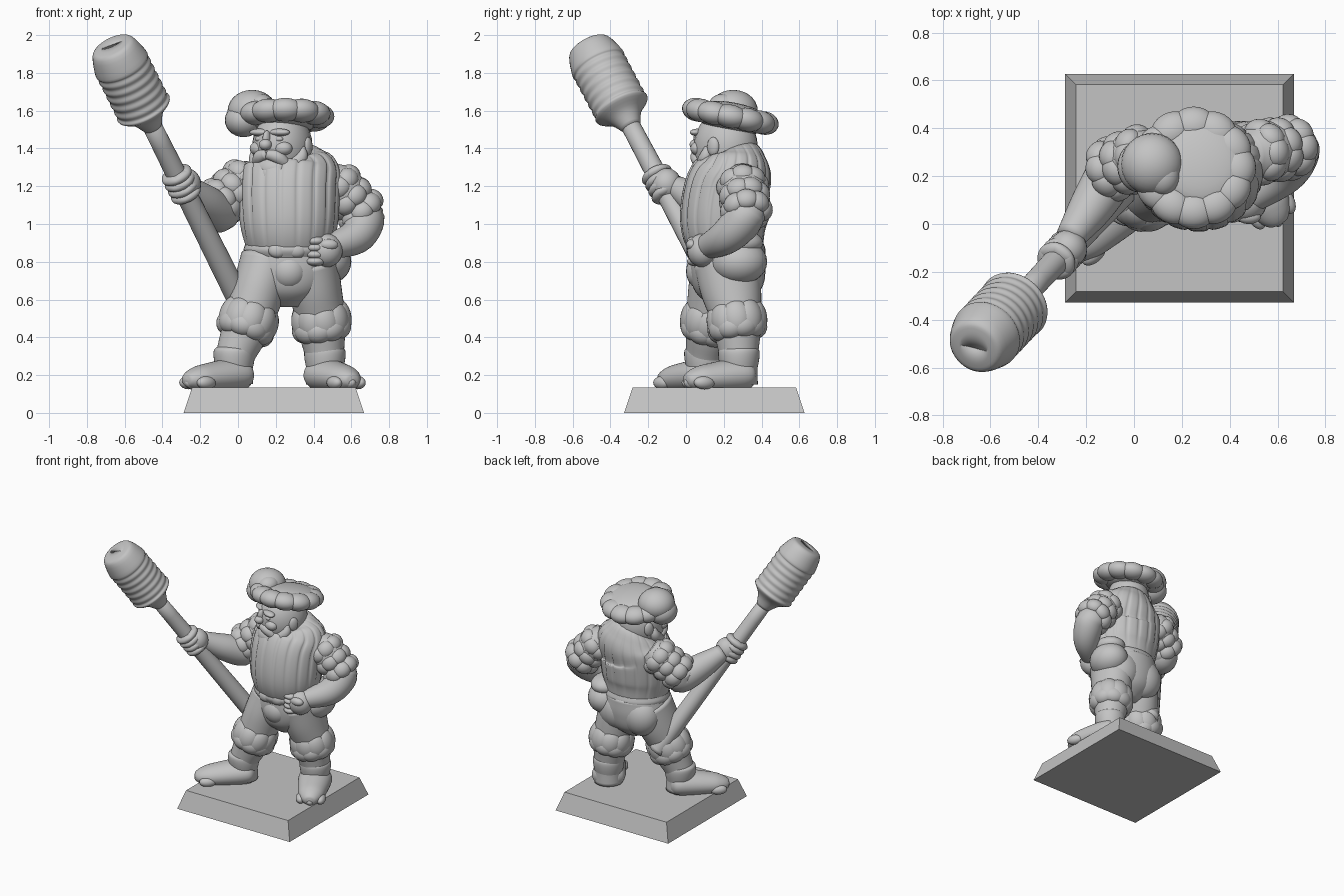
import bpy, bmesh, math
from mathutils import Vector, Matrix

cube = bpy.data.objects.get("Cube")
if cube:
    bpy.data.objects.remove(cube)

grey = bpy.data.materials.new("plain grey")
grey.use_nodes = True
GREY = (.55, .55, .55, 1)
grey.diffuse_color = GREY
grey.node_tree.nodes["Principled BSDF"].inputs["Base Color"].default_value = GREY

X, Y, Z = Vector((1, 0, 0)), Vector((0, 1, 0)), Vector((0, 0, 1))
BOTH_SIDES = (("left", 1), ("right", -1))


def finish(name, bm, smooth=True):
    bmesh.ops.recalc_face_normals(bm, faces=bm.faces)
    for face in bm.faces:
        face.smooth = smooth
    mesh = bpy.data.meshes.new(name)
    bm.to_mesh(mesh)
    bm.free()
    mesh.materials.append(grey)
    obj = bpy.data.objects.new(name, mesh)
    bpy.context.collection.objects.link(obj)


def frame(axis, ref):
    along = Vector(axis).normalized()
    side = (ref - along * ref.dot(along)).normalized()
    return side, along.cross(side), along


def spline(points, steps):
    """Catmull-Rom through rows of centre and one or two radii."""
    p = [Vector((*q, q[-1]) if len(q) == 4 else q) for q in points]
    p = [p[0] * 2 - p[1]] + p + [p[-1] * 2 - p[-2]]
    rows = []
    for a, b, c, d in zip(p, p[1:], p[2:], p[3:]):
        for i in range(steps):
            s = i / steps
            rows.append((b * 2 + (c - a) * s + (a * 2 - b * 5 + c * 4 - d) * s * s
                         + (b * 3 - a - c * 3 + d) * s ** 3) / 2)
    return rows + [p[-2]]


def loft(name, points, ref=X, pleats=0, depth=0, segments=40, steps=6):
    rows = spline(points, steps)
    last = len(rows) - 1
    bm, rings = bmesh.new(), []
    for i, row in enumerate(rows):
        ahead, behind = rows[min(i + 1, last)], rows[max(i - 1, 0)]
        u, v, _ = frame(Vector(ahead[:3]) - Vector(behind[:3]), ref)
        fade = depth * math.sin(math.pi * i / last)
        ring = []
        for k in range(segments):
            a = math.tau * k / segments
            swell = 1 - fade * (1 - abs(math.sin(a * pleats / 2))) ** 3
            offset = u * row[3] * math.cos(a) + v * row[4] * math.sin(a)
            ring.append(bm.verts.new(Vector(row[:3]) + offset * swell))
        rings.append(ring)
    for lower, upper in zip(rings, rings[1:]):
        for k in range(segments):
            n = (k + 1) % segments
            bm.faces.new((lower[k], lower[n], upper[n], upper[k]))
    bm.faces.new(rings[0])
    bm.faces.new(rings[-1])
    finish(name, bm)


def add_ball(bm, centre, size, axes):
    matrix = Matrix.Translation(centre) @ Matrix(axes).transposed().to_4x4() @ Matrix.Diagonal((*size, 1))
    bmesh.ops.create_uvsphere(bm, u_segments=24, v_segments=14, radius=1, matrix=matrix)


def balls(name, items, axes=(X, Y, Z)):
    bm = bmesh.new()
    for centre, size in items:
        add_ball(bm, Vector(centre), size, axes)
    finish(name, bm)


def lobes(name, centre, axis, radius, size, count, ref=X, shift=0):
    """Ring of overlapping puffs; size is (radial, tangential, axial)."""
    u, v, along = frame(axis, ref)
    bm = bmesh.new()
    for k in range(count):
        a = math.tau * (k + shift) / count
        radial = u * math.cos(a) + v * math.sin(a)
        add_ball(bm, Vector(centre) + radial * radius, size, (radial, along.cross(radial), along))
    finish(name, bm)


# Bevelled square base
bm = bmesh.new()
bmesh.ops.create_cube(bm, size=1)
for vert in bm.verts:
    upper = vert.co.z > 0
    spread = .865 if upper else .955
    vert.co = (.19 + spread * vert.co.x, .15 + spread * vert.co.y, .135 if upper else 0)
finish("base", bm, smooth=False)

# Pole and its ringed swab head, both along one sloping axis
SWAB_TOP = Vector((-.66, -.51, 1.93))
POLE_AXIS = Vector((.5, .53, -1)).normalized()


def on_pole(distance, radius):
    return (*(SWAB_TOP + POLE_AXIS * distance), radius)


loft("pole", [on_pole(.4, .05), on_pole(1.7, .062), on_pole(1.72, .04)], segments=24)
ridges = [on_pole(.1 + i / 40, .15 - .006 * (i % 2)) for i in range(13)]
loft("swab_head", [on_pole(-.02, .03), on_pole(-.02, .08), on_pole(0, .12), *ridges,
                   on_pole(.45, .09), on_pole(.52, .05)], steps=4)

# Torso and breeches
loft("doublet", [(.27, .22, .85, .22, .19), (.27, .2, 1, .26, .23), (.27, .22, 1.18, .27, .23),
                 (.28, .26, 1.28, .26, .2), (.27, .27, 1.35, .19, .15), (.26, .26, 1.39, .1, .1)],
     pleats=18, depth=.05, segments=144)
loft("waistband", [(.27, .21, .82, .22, .19), (.27, .21, .86, .24, .21), (.27, .21, .9, .23, .2)])
loft("breeches_seat", [(.27, .22, .56, .08), (.27, .22, .64, .19, .17),
                       (.27, .22, .75, .25, .2), (.27, .22, .87, .23, .2)])
balls("codpiece", [((.27, .09, .75), (.1, .09, .1))])
for side, sign in BOTH_SIDES:
    balls(side + "_buttock", [((.27 + sign * .1, .3, .74), (.14, .12, .15))])
    balls(side + "_belt_knot", [((.26 + sign * .05, .03, .86), (.05, .03, .04))])
balls("hip_pouch", [((.47, .28, .8), (.13, .15, .12)), ((.47, .28, .9), (.11, .13, .07))])


# Leg, knee puff, boot cuff and boot
def build_leg(side, hip, knee, ankle, toe):
    hip, knee, ankle, toe = map(Vector, (hip, knee, ankle, toe))
    shin = ankle - knee
    loft(side + "_leg", [(*hip, .15, .17), (*hip.lerp(knee, .5), .14, .16), (*knee, .13),
                         (*knee.lerp(ankle, .4), .12), (*ankle, .1), (*(ankle - Z * .13), .1)])
    slope = hip - ankle
    lobes(side + "_knee_puff", knee, slope, .1, (.062, .08, .1), 9)
    lobes(side + "_knee_cuff", knee + shin * .2, slope, .1, (.06, .08, .065), 9, shift=.5)
    loft(side + "_boot_cuff", [(*(ankle + Z * height), radius) for height, radius in
                               ((-.08, .09), (0, .107), (.05, .108), (.07, .09))])
    heel = Vector((*ankle.xy, .2))
    step = toe - heel
    boot = ((-.3, .02), (-.25, .065), (0, .09), (.8, .075), (1.1, .06), (1.3, .035), (1.35, .01))
    loft(side + "_boot", [(*(heel + step * f), height, height * 1.3) for f, height in boot], ref=Z)
    ahead = Vector((*step.xy, 0)).normalized()
    across = Z.cross(ahead)
    balls(side + "_toe_puffs", [(toe + across * k + ahead * (.03 - k * k * 5) - Z * .02, (.06, .035, .035))
                                for k in (-.07, 0, .07)], (ahead, across, Z))


build_leg("right", (.16, .21, .8), (.055, .13, .49), (-.02, .1, .28), (-.21, -.07, .18))
build_leg("left", (.38, .21, .8), (.44, .27, .49), (.46, .28, .28), (.57, .07, .18))


# Arm: puffed sleeve rows from shoulder to elbow, then forearm
def build_arm(side, shoulder, cuff, elbow, middle, wrist):
    shoulder, cuff = Vector(shoulder), Vector(cuff)
    axis = cuff - shoulder
    loft(side + "_upper_arm", [(*(shoulder - axis / 2), .08), (*shoulder, .125), (*cuff, .11)], ref=Y)
    for row in range(3):
        lobes(f"{side}_sleeve_puffs_{row + 1}", shoulder + axis * row / 2, axis, .09,
              (.05, .065, .058), 8, ref=Y, shift=row / 2)
    loft(side + "_forearm", [(*cuff, .1), (*elbow, .105), (*middle, .092), (*wrist, .06)], ref=Z)


build_arm("right", (.03, .28, 1.22), (-.09, .23, 1.12), (-.1, .2, 1.06), (-.18, .07, 1.12), (-.27, -.06, 1.2))
build_arm("left", (.53, .3, 1.2), (.65, .32, 1.07), (.67, .3, 1.02), (.62, .21, .93), (.46, .09, .87))

grip = SWAB_TOP + POLE_AXIS * .89
balls("right_palm", [(grip + (X + Y) * .025, (.08, .08, .085))])
for k in range(4):
    lobes(f"right_finger_{k + 1}", grip + POLE_AXIS * (k - 1.5) * .04, POLE_AXIS, .05,
          (.034, .06, .027), 6, shift=k / 3)
    balls(f"left_finger_{k + 1}", [((.41, .055, .91 - .036 * k), (.05, .05, .026))])
balls("left_fist", [((.465, .09, .86), (.09, .085, .09)), ((.48, .03, .89), (.05, .03, .03))])

# Head, turned a little to its right
FORWARD = Vector((-.5, -.87, 0)).normalized()
ACROSS = Z.cross(FORWARD)
FACE_AXES = (FORWARD, ACROSS, Z)
HEAD = Vector((.235, .21, 1.41))


def on_face(out, across, up):
    return HEAD + FORWARD * out + ACROSS * across + Z * up


balls("head", [(HEAD, (.175, .155, .19)), (HEAD - Z * .12, (.14, .14, .12))], FACE_AXES)
balls("nose", [(on_face(.18, 0, .01), (.035, .034, .03)), (on_face(.165, 0, .04), (.03, .02, .045))], FACE_AXES)
balls("beard", [(on_face(.1, 0, -.12), (.085, .11, .075)), (on_face(.14, 0, -.15), (.05, .07, .06))], FACE_AXES)
for side, sign in BOTH_SIDES:
    balls(side + "_brow", [(on_face(.135, sign * .06, .075), (.035, .06, .02))], FACE_AXES)
    balls(side + "_eye", [(on_face(.14, sign * .055, .04), (.02, .03, .017))], FACE_AXES)
    balls(side + "_cheek", [(on_face(.12, sign * .07, -.01), (.045, .055, .04))], FACE_AXES)
    balls(side + "_ear", [(on_face(-.01, sign * .15, 0), (.035, .02, .05))], FACE_AXES)
    loft(side + "_moustache", [(*on_face(.165, 0, -.04), .025), (*on_face(.14, sign * .06, -.06), .035),
                               (*on_face(.08, sign * .11, -.13), .015)], ref=Z)
    loft(side + "_side_beard", [(*on_face(.03, sign * .14, 0), .015), (*on_face(.05, sign * .13, -.07), .04),
                                (*on_face(.14, sign * .03, -.17), .045), (*on_face(.15, 0, -.2), .015)], ref=Y)

# Puffed flat hat with a tilted brim and a large side pompom
TILT = Vector((0, .2, 1))
BRIM = Vector((.25, .235, 1.57))
lobes("hat_brim", BRIM, TILT, .18, (.08, .095, .062), 12)
balls("hat_crown", [(BRIM + Vector((.03, .02, .02)), (.18, .18, .052)),
                    (BRIM - Z * .035, (.165, .18, .05))], frame(TILT, X))
balls("hat_pompom", [((.075, .25, 1.6), (.13, .13, .11)), ((.03, .24, 1.55), (.1, .11, .09)),
                     ((.12, .2, 1.63), (.07, .08, .06))])
